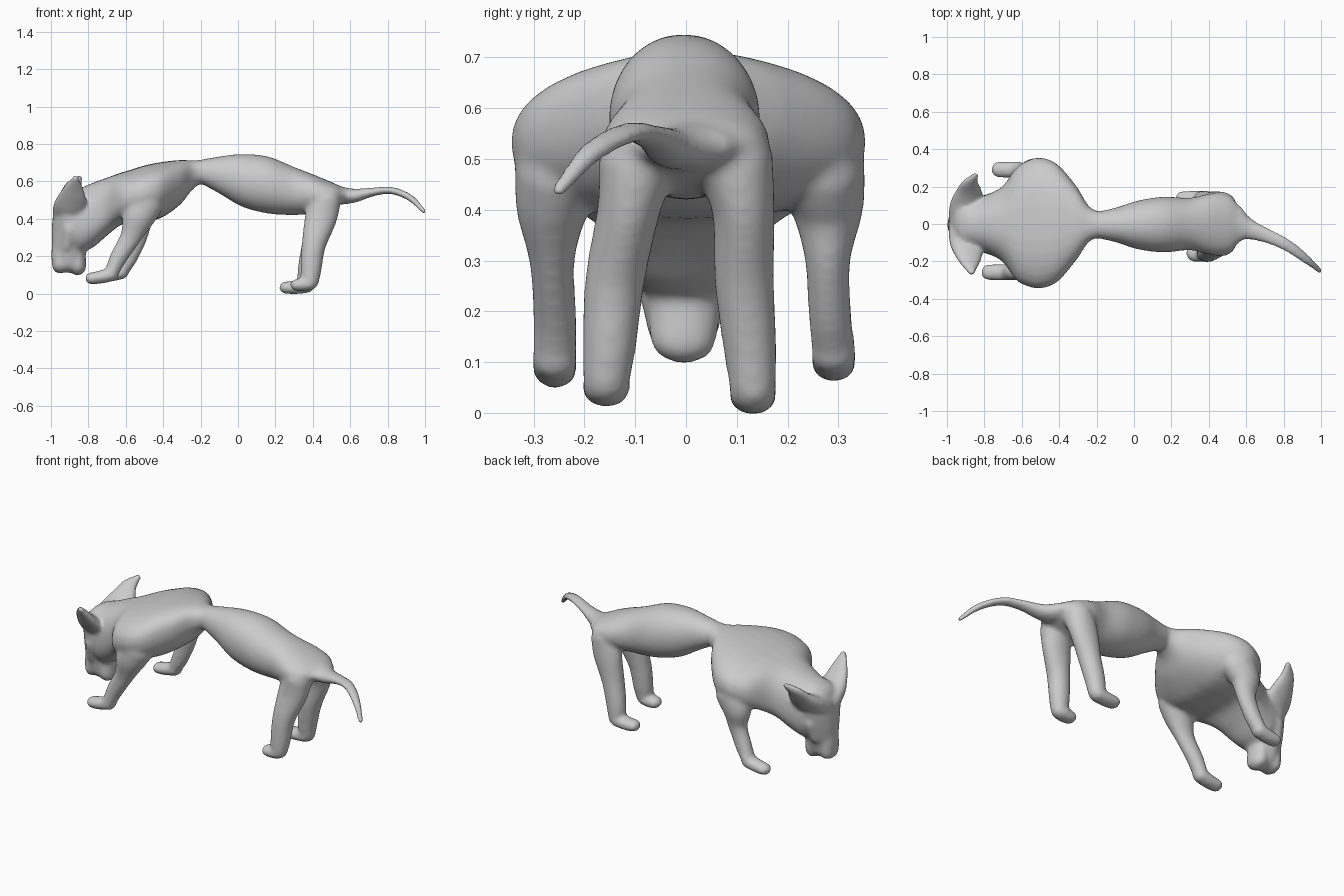
import bpy, bmesh, math
from mathutils import Vector

bm = bmesh.new()
SIDES = 28


def spline(secs, steps=6):
    """Catmull-Rom through the sections (x, y, z, half side, half depth)."""
    p = [secs[0]] + list(secs) + [secs[-1]]
    out = []
    for i in range(1, len(p) - 2):
        for s in range(steps):
            t = s / steps
            out.append([0.5 * (2 * b + (c - a) * t + (2 * a - 5 * b + 4 * c - d) * t * t
                               + (3 * b - a - 3 * c + d) * t ** 3)
                        for a, b, c, d in zip(*p[i - 1:i + 3])])
    return out + [list(secs[-1])]


def tube(secs, ref=(0, 1, 0), axis=None, power=1.0):
    """Round-capped elliptical tube; axis fixes the ring normal, power < 1 makes it boxier."""
    pts = spline(secs)
    n = len(pts)
    rings = []
    for i, q in enumerate(pts):
        c = Vector(q[:3])
        t = Vector(axis) if axis else (Vector(pts[min(i + 1, n - 1)][:3])
                                       - Vector(pts[max(i - 1, 0)][:3])).normalized()
        r = Vector(ref)
        u = (r - t * r.dot(t)).normalized()
        v = t.cross(u)
        a, b = q[3], q[4]
        h = min(a, b)
        ring = [(c, u * a, v * b)]
        cap = [(math.sin(k), math.cos(k)) for k in (0.4, 0.8, 1.15, 1.45)]
        if i == 0:
            ring = [(c - t * h * s, u * a * k, v * b * k) for s, k in reversed(cap)] + ring
        if i == n - 1:
            ring += [(c + t * h * s, u * a * k, v * b * k) for s, k in cap]
        rings += ring
    prof = []
    for k in range(SIDES):
        w = 2 * math.pi * k / SIDES
        prof.append([math.copysign(abs(f) ** power, f) for f in (math.cos(w), math.sin(w))])
    loops = [[bm.verts.new(c + u * p + v * q) for p, q in prof] for c, u, v in rings]
    for A, B in zip(loops, loops[1:]):
        for k in range(SIDES):
            m = (k + 1) % SIDES
            bm.faces.new((A[k], A[m], B[m], B[k]))
    bm.faces.new(loops[0][::-1])
    bm.faces.new(loops[-1])


def torso(rows, power=1.0):
    """Rows of x, y, top z, bottom z, half width."""
    tube([(x, y, (hi + lo) / 2, w, (hi - lo) / 2) for x, y, hi, lo, w in rows],
         axis=(1, 0, 0), power=power)


# broad chest running into the lowered neck
torso([(-.84, 0, .565, .215, .145), (-.77, 0, .595, .25, .165), (-.70, 0, .62, .31, .205),
       (-.63, 0, .645, .365, .30), (-.57, .003, .663, .38, .336), (-.50, .005, .685, .385, .35),
       (-.41, .005, .703, .405, .315), (-.31, .005, .714, .475, .20), (-.24, 0, .712, .56, .095),
       (-.17, -.005, .715, .605, .065)], power=.86)
# narrow waist, belly and hips
torso([(-.22, -.005, .712, .60, .066), (-.10, -.005, .733, .535, .092), (.02, -.005, .746, .465, .13),
       (.16, -.003, .733, .428, .149), (.30, 0, .677, .42, .14), (.42, 0, .63, .43, .165),
       (.51, 0, .592, .46, .15), (.56, 0, .568, .485, .10)], power=.95)

# tail
tube([(.54, 0, .525, .09, .05), (.62, -.03, .523, .055, .038), (.72, -.067, .543, .039, .024),
      (.82, -.115, .551, .034, .020), (.92, -.187, .512, .027, .019), (.995, -.252, .438, .016, .014)])

# front legs with forward-reaching paws
for s, y, dy, dx, dz in ((-1, .258, 0, 0, 0), (1, .273, .018, .055, .012)):
    tube([(-.50, s * (y - .005), .48, .085, .10), (-.535, s * (y + .006), .40, .071, .085),
          (-.575 + dx * .6, s * (y + .006), .30, .045, .057),
          (-.64 + dx, s * (y + dy * .6), .19, .043, .047),
          (-.675 + dx, s * (y + dy), .113 + dz, .044, .037)])
    tube([(-.675 + dx, s * (y + dy), .103 + dz, .045, .038),
          (-.73 + dx, s * (y + dy), .089 + dz, .044, .036),
          (-.785 + dx, s * (y + dy), .081 + dz, .042, .033)])

# hind legs with short paws
for s, y, dx, dz in ((-1, .157, 0, 0), (1, .132, -.035, -.014)):
    tube([(.465, s * .095, .495, .078, .085), (.442, s * .113, .40, .062, .086),
          (.405, s * (y - .017), .26, .059, .065), (.39 + dx * .4, s * (y - .006), .13, .053, .057),
          (.385 + dx * .5, s * y, .064 + dz, .046, .048)])
    tube([(.385 + dx * .5, s * y, .053 + dz, .047, .037), (.34 + dx, s * y, .047 + dz, .047, .036),
          (.312 + dx * 1.7, s * y, .046 + dz, .044, .033)])

# head hanging down, with nose and chin at the bottom
tube([(-.885, 0, .46, .14, .085), (-.895, 0, .40, .135, .096), (-.903, 0, .32, .112, .093),
      (-.905, -.004, .24, .09, .088), (-.903, -.006, .185, .075, .078)])
tube([(-.94, 0, .33, .06, .048), (-.95, -.004, .22, .066, .048), (-.952, -.006, .15, .066, .043)])
tube([(-.87, 0, .26, .075, .055), (-.857, -.006, .143, .066, .046)])

# cheekbones and broad ears webbed to the forehead
for s in (-1, 1):
    tube([(-.90, s * .09, .35, .05, .04), (-.915, s * .065, .25, .04, .032)])
    tx = -.867 if s < 0 else -.847
    tube([(-.895, s * .03, .42, .098, .075), (-.895, s * .10, .46, .094, .055),
          (-.885, s * .165, .515, .078, .035), (-.877, s * .215, .57, .052, .024),
          (tx, s * .26, .617, .02, .016)], ref=(1, 0, -.25))

# fuse all parts into one smooth skin
bmesh.ops.recalc_face_normals(bm, faces=bm.faces)
me = bpy.data.meshes.new("creature_body")
bm.to_mesh(me)
bm.free()
body = bpy.data.objects.new("creature_body", me)
bpy.context.collection.objects.link(body)
rm = body.modifiers.new("fuse", 'REMESH')
rm.mode = 'VOXEL'
rm.voxel_size = 0.01
rm.use_smooth_shade = True
sm = body.modifiers.new("blend", 'SMOOTH')
sm.factor = 0.5
sm.iterations = 14
